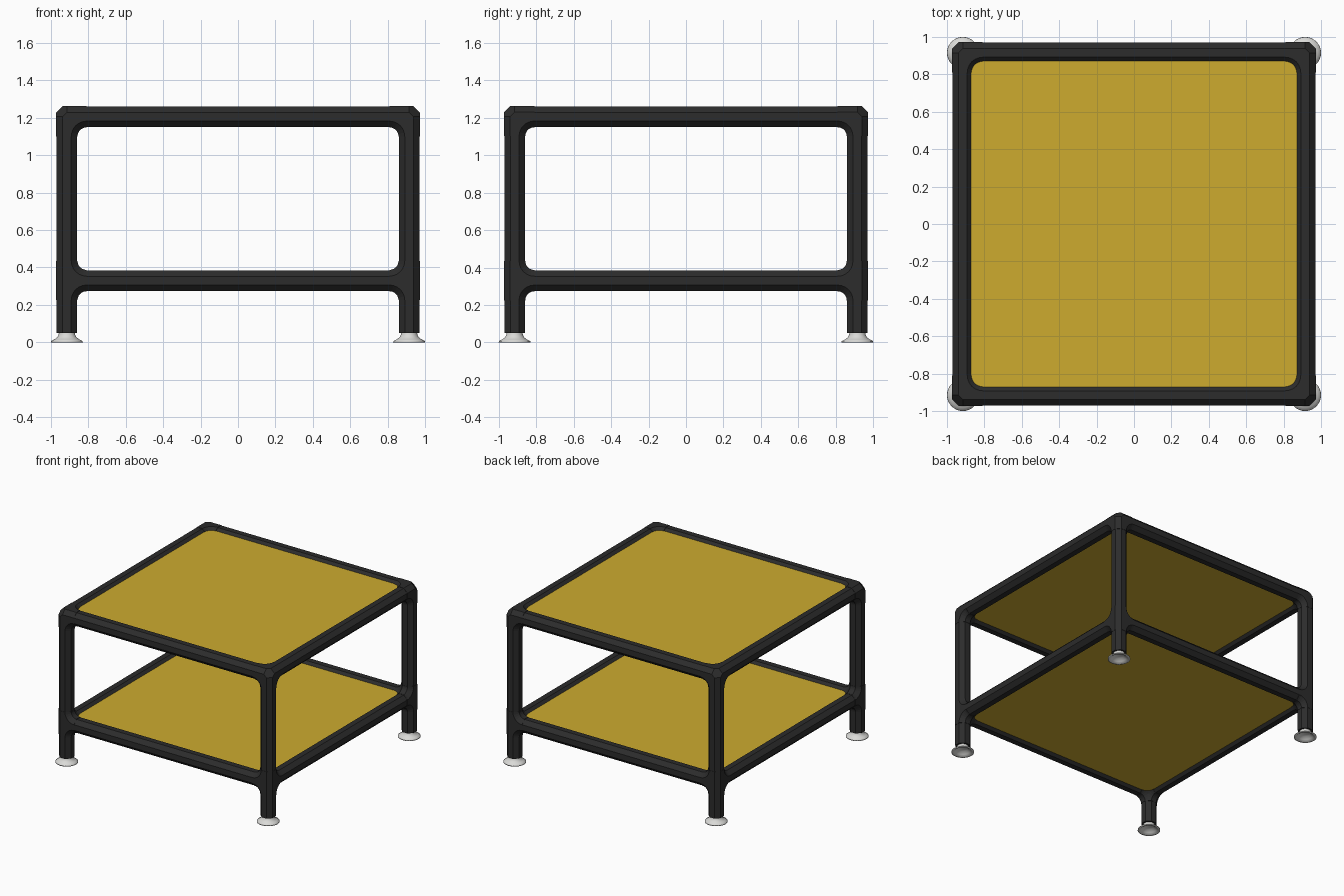
import bpy, bmesh, math
from mathutils import Vector

if "Cube" in bpy.data.objects:
    bpy.data.objects.remove(bpy.data.objects["Cube"], do_unlink=True)

C = 0.915            # leg centre line
TOP, LOW = 1.206, 0.33
R_TUBE, R_FIT = 0.055, 0.057
REACH = 0.105        # fitting arm length from its centre
FOOT_H = 0.05


def material(name, rgb, rough):
    m = bpy.data.materials.new(name)
    m.use_nodes = True
    m.diffuse_color = (*rgb, 1)
    node = m.node_tree.nodes["Principled BSDF"]
    node.inputs["Base Color"].default_value = (*rgb, 1)
    node.inputs["Roughness"].default_value = rough
    return m


BLACK = material("black tube", (0.025, 0.025, 0.025), 0.6)
YELLOW = material("yellow board", (0.61, 0.41, 0.028), 0.6)
GREY = material("light grey foot", (0.7, 0.7, 0.68), 0.5)


def finish(bm, name, mat):
    bmesh.ops.recalc_face_normals(bm, faces=bm.faces)
    mesh = bpy.data.meshes.new(name)
    bm.to_mesh(mesh)
    bm.free()
    mesh.materials.append(mat)
    obj = bpy.data.objects.new(name, mesh)
    bpy.context.scene.collection.objects.link(obj)
    return obj


def ring(centre, tangent, side, r):
    """Corner points of an octagon with flat sides facing the axes."""
    up = tangent.cross(side)
    big = r / math.cos(math.pi / 8)
    angles = [math.pi / 8 + i * math.pi / 4 for i in range(8)]
    return [centre + (side * math.cos(a) + up * math.sin(a)) * big for a in angles]


def sweep(bm, stations, r):
    """Octagonal tube through (centre, tangent, side) stations."""
    rings = [[bm.verts.new(p) for p in ring(*s, r)] for s in stations]
    for a, b in zip(rings, rings[1:]):
        for i in range(8):
            j = (i + 1) % 8
            bm.faces.new((a[i], a[j], b[j], b[i]))
    bm.faces.new(rings[0])
    bm.faces.new(rings[-1])


def side_of(d):
    return Vector((d.y, d.z, d.x))


def straight(bm, a, b, r):
    d = (b - a).normalized()
    sweep(bm, [(a, d, side_of(d)), (b, d, side_of(d))], r)


def elbow(bm, c, d1, d2):
    """Quarter bend from arm d1 to arm d2."""
    n = d1.cross(d2)
    pivot = c + (d1 + d2) * REACH
    stations = []
    for i in range(7):
        a = i / 6 * math.pi / 2
        radial = -d2 * math.cos(a) - d1 * math.sin(a)
        tangent = -d1 * math.cos(a) + d2 * math.sin(a)
        stations.append((pivot + radial * REACH, tangent, n))
    sweep(bm, stations, R_FIT)


def fitting(name, c, arms):
    bm = bmesh.new()
    for d in arms:
        straight(bm, c, c + d * REACH, R_FIT)
    for i, d1 in enumerate(arms):
        for d2 in arms[i + 1:]:
            if abs(d1.dot(d2)) < 0.5:
                elbow(bm, c, d1, d2)
    # chamfered core closing the outer corner
    core = bmesh.new()
    for d in arms:
        for p in ring(c, d, side_of(d), R_FIT):
            core.verts.new(p)
    out = bmesh.ops.convex_hull(core, input=core.verts)
    junk = {v for v in out["geom_interior"] + out["geom_unused"]
            if isinstance(v, bmesh.types.BMVert)}
    bmesh.ops.delete(core, geom=list(junk), context="VERTS")
    temp = bpy.data.meshes.new("core")
    core.to_mesh(temp)
    core.free()
    bm.from_mesh(temp)
    bpy.data.meshes.remove(temp)
    finish(bm, name, BLACK)


def tube(name, a, b):
    bm = bmesh.new()
    straight(bm, Vector(a), Vector(b), R_TUBE)
    finish(bm, name, BLACK)


# flared foot, hollow underneath: (radius, height)
FOOT = [(0.0, 0.03), (0.035, 0.028), (0.055, 0.012), (0.072, 0.0), (0.085, 0.0),
        (0.084, 0.007), (0.066, 0.016), (0.05, 0.028), (0.044, 0.042), (0.042, 0.056)]


def foot(name, x, y):
    bm = bmesh.new()
    verts = [bm.verts.new((r, 0, z)) for r, z in FOOT]
    edges = [bm.edges.new(e) for e in zip(verts, verts[1:])]
    bmesh.ops.spin(bm, geom=verts + edges, cent=(0, 0, 0), axis=(0, 0, 1),
                   angle=math.tau, steps=32)
    bmesh.ops.remove_doubles(bm, verts=bm.verts, dist=0.0001)
    for f in bm.faces:
        f.smooth = True
    finish(bm, name, GREY).location = (x, y, 0)


# corners: legs, fittings and feet
UP = Vector((0, 0, 1))
for sx, xname in ((1, "left"), (-1, "right")):
    for sy, yname in ((-1, "front"), (1, "back")):
        tag = f"{yname}_{xname}"
        x, y = sx * C, sy * C
        inward = [Vector((-sx, 0, 0)), Vector((0, -sy, 0))]
        tube(f"{tag}_leg", (x, y, FOOT_H), (x, y, TOP - REACH + 0.01))
        fitting(f"{tag}_top_fitting", Vector((x, y, TOP)), inward + [-UP])
        fitting(f"{tag}_lower_fitting", Vector((x, y, LOW)), inward + [UP, -UP])
        foot(f"{tag}_foot", x, y)

# rails and boards of both levels
END = C - REACH + 0.01
for level, z in (("top", TOP), ("lower", LOW)):
    for s, xname, yname in ((1, "left", "back"), (-1, "right", "front")):
        tube(f"{level}_{yname}_rail", (-END, s * C, z), (END, s * C, z))
        tube(f"{level}_{xname}_rail", (s * C, -END, z), (s * C, END, z))
    bm = bmesh.new()
    bmesh.ops.create_cube(bm, size=1)
    bmesh.ops.scale(bm, vec=(1.78, 1.78, 0.07), verts=bm.verts)
    finish(bm, f"{level}_board", YELLOW).location = (0, 0, z)
